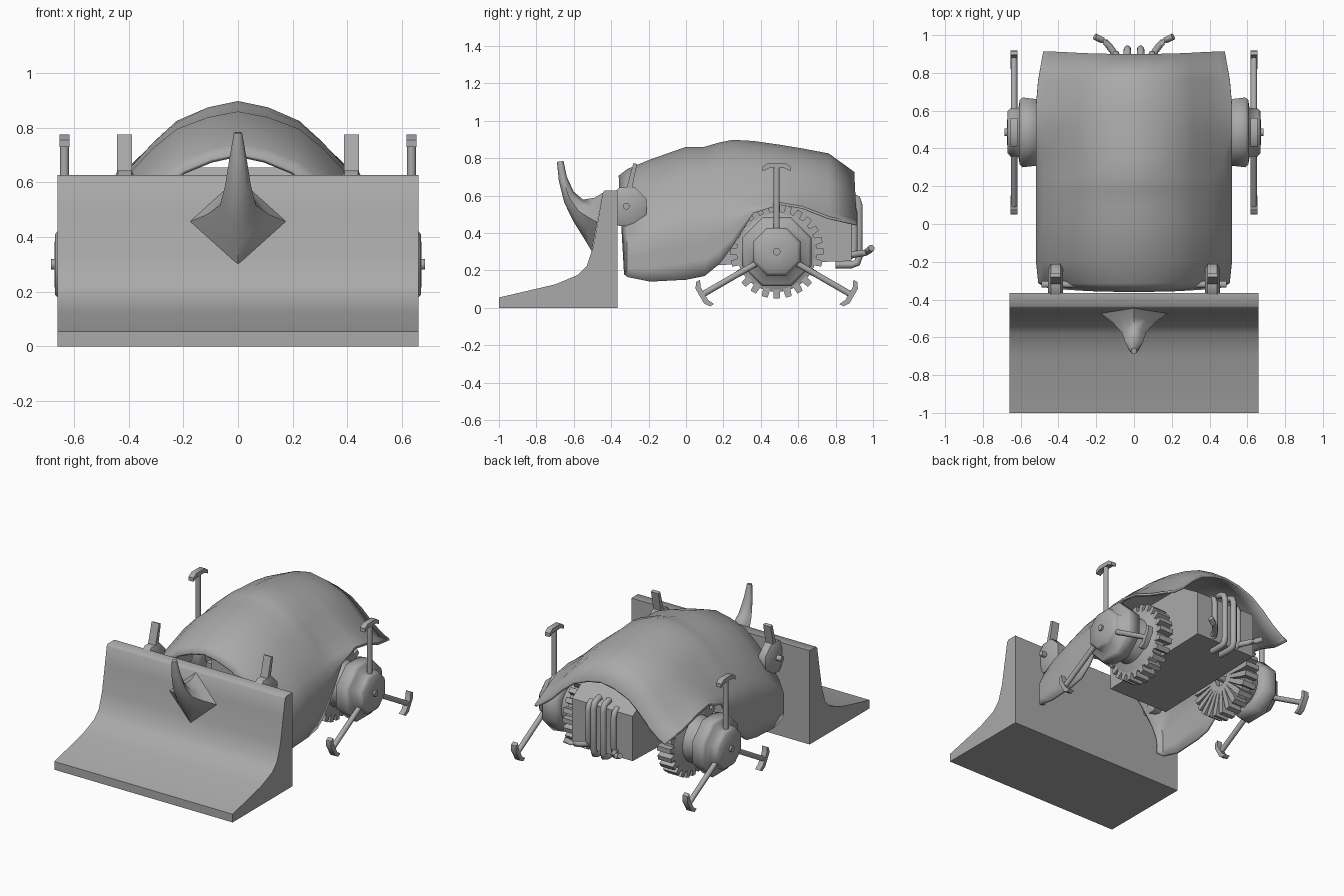
import bpy, bmesh, math
from mathutils import Matrix, Vector

if "Cube" in bpy.data.objects:
    bpy.data.objects.remove(bpy.data.objects["Cube"])

grey = bpy.data.materials.new("plain_grey")
grey.use_nodes = True
COLOUR = (0.4, 0.4, 0.4, 1)
grey.diffuse_color = COLOUR
grey.node_tree.nodes["Principled BSDF"].inputs["Base Color"].default_value = COLOUR


def finish(name, bm, mirror=False, angle=40):
    """Turn a bmesh into a shaded object, mirrored across x if asked."""
    bmesh.ops.recalc_face_normals(bm, faces=bm.faces)
    mesh = bpy.data.meshes.new(name)
    bm.to_mesh(mesh)
    bm.free()
    mesh.materials.append(grey)
    ob = bpy.data.objects.new(name, mesh)
    bpy.context.collection.objects.link(ob)
    bpy.ops.object.select_all(action='DESELECT')
    ob.select_set(True)
    bpy.context.view_layer.objects.active = ob
    if angle:
        bpy.ops.object.shade_smooth_by_angle(angle=math.radians(angle))
    if mirror:
        ob.modifiers.new("mirror", 'MIRROR').use_mirror_merge = False
    return ob


def loft(bm, rings, closed=True, caps=True):
    """Skin a list of equally long point rings."""
    vs = [[bm.verts.new(p) for p in r] for r in rings]
    n = len(vs[0])
    for a, b in zip(vs, vs[1:]):
        for i in range(n if closed else n - 1):
            j = (i + 1) % n
            bm.faces.new((a[i], a[j], b[j], b[i]))
    if caps:
        bm.faces.new(vs[0])
        bm.faces.new(vs[-1])


def prism(bm, profile, x0, x1):
    """Extrude a (y, z) outline along x."""
    loft(bm, [[(x, y, z) for y, z in profile] for x in (x0, x1)])


def lathe(bm, profile, y, z, sides):
    """Spin an (x, radius) profile around an axle parallel to x."""
    turns = [math.tau * (i + 0.5) / sides for i in range(sides)]
    loft(bm, [[(x, y + r * math.cos(t), z + r * math.sin(t)) for t in turns]
              for x, r in profile])


def pipe(name, points, radius, bend=0.04):
    """Mirrored round tube with softened bends."""
    pts = [Vector(p) for p in points]
    path = [pts[0]]
    for a, b, c in zip(pts, pts[1:], pts[2:]):
        p, q = b + (a - b).normalized() * bend, b + (c - b).normalized() * bend
        path += [p, p * .25 + b * .5 + q * .25, q]
    path.append(pts[-1])
    rings = []
    for i, p in enumerate(path):
        d = (path[min(i + 1, len(path) - 1)] - path[max(i - 1, 0)]).normalized()
        u = Vector((1, 0, 0)) if abs(d.x) < .8 else Vector((0, 0, 1))
        v = d.cross(u).normalized()
        u = v.cross(d)
        rings.append([p + radius * (u * math.cos(t) + v * math.sin(t))
                      for t in (math.tau * k / 10 for k in range(10))])
    bm = bmesh.new()
    loft(bm, rings)
    finish(name, bm, mirror=True, angle=60)


# Plough blade
bm = bmesh.new()
prism(bm, [(-1, 0), (-1, .055), (-.7, .125), (-.58, .175), (-.53, .225), (-.495, .33),
           (-.465, .5), (-.445, .615), (-.435, .627), (-.365, .627), (-.365, 0)], -.66, .66)
finish("plough_blade", bm, angle=60)

# Horn: under point, upper point and half width per ring, diamond root to round tip
horn = [(-.503, .30, -.445, .615, .175), (-.548, .375, -.49, .588, .115),
        (-.598, .455, -.55, .578, .065), (-.65, .56, -.60, .62, .047),
        (-.68, .68, -.637, .70, .031), (-.69, .78, -.655, .785, .015)]
rings = []
for n, (uy, uz, ty, tz, w) in enumerate(horn):
    ring = []
    for k in range(8):
        t = math.tau * k / 8
        s, c = math.sin(t), math.cos(t)
        round_off = 1 + (1 / (abs(s) + abs(c)) - 1) * max(0, 1 - n / 4)
        f = (1 - c * round_off) / 2
        ring.append((w * s * round_off, uy + (ty - uy) * f, uz + (tz - uz) * f))
    rings.append(ring)
bm = bmesh.new()
loft(bm, rings)
finish("horn", bm, angle=60)

# Shell: y, crest height, hem height, half width and flare per station
stations = [(-.355, .70, .18, .46, 0), (-.31, .735, .165, .50, 0), (-.19, .785, .14, .512, 0),
            (0, .852, .15, .512, 0), (.1, .853, .17, .512, 0), (.18, .876, .235, .512, .1),
            (.25, .89, .33, .512, .4), (.36, .884, .505, .512, 1), (.5, .864, .55, .512, 1),
            (.62, .844, .53, .512, 1), (.76, .818, .475, .5, 1.1), (.895, .72, .44, .473, 1.3)]
# Fraction of half width, then fraction of drop when rounded and when flared
arch = [(0, 0, 0), (.21, .05, .06), (.43, .15, .2), (.6, .32, .42), (.77, .54, .7),
        (.93, .8, .92), (1, 1, 1)]
rings = []
for n, (y, top, hem, w, flare) in enumerate(stations):
    drop = min(.42, .97 * (top - hem))
    half = [(w * u, top - drop * (f + (g - f) * flare)) for u, f, g in arch]
    low = half[-1][1]
    half += [(w, low + (hem - low) * k / 3) for k in (1, 2, 3)]
    slant = .06 if n in (0, len(stations) - 1) else 0
    line = [(x, y + slant * (top - z), z) for x, z in half]
    rings.append([(-x, y, z) for x, y, z in reversed(line[1:])] + line)
bm = bmesh.new()
loft(bm, rings, closed=False, caps=False)
shell = finish("shell", bm, angle=50)
thick = shell.modifiers.new("thickness", 'SOLIDIFY')
thick.thickness = .016
thick.offset = 0

# Engine box under the shell
bm = bmesh.new()
prism(bm, [(.04, .225), (.04, .52), (.15, .655), (.72, .655), (.885, .55), (.885, .25)],
      -.225, .225)
finish("engine_box", bm, angle=0)

# Rear tubes and exhausts
pipe("rear_tube", [(.035, .8, .23), (.035, .925, .23), (.035, .925, .59), (.035, .86, .6)], .02)
pipe("outer_rear_tube", [(.095, .8, .27), (.095, .9, .27), (.095, .9, .55), (.095, .86, .56)], .018)
pipe("exhaust", [(.1, .7, .29), (.1, .9, .285), (.15, .965, .295), (.207, .992, .32)], .018, .02)

# Rear wheels: toothed inner wheel, hub, axle and three claw arms
WY, WZ = .485, .3
bm = bmesh.new()
lathe(bm, [(.33, .1), (.33, .215), (.395, .215), (.42, .15), (.5, .13)], WY, WZ, 32)
TEETH = 24
for k in range(TEETH):
    start = len(bm.verts)
    prism(bm, [(-.009, .05), (-.019, .21), (-.016, .25), (.016, .25), (.019, .21), (.009, .05)],
          .3, .4)
    bm.verts.ensure_lookup_table()
    spin = Matrix.Translation((0, WY, WZ)) @ Matrix.Rotation(math.tau * k / TEETH, 4, 'X')
    bmesh.ops.transform(bm, matrix=spin, verts=bm.verts[start:])
finish("toothed_wheel", bm, mirror=True)

bm = bmesh.new()
lathe(bm, [(.49, .15), (.51, .19), (.59, .2), (.605, .185), (.612, .14), (.655, .137),
           (.67, .12), (.672, .03)], WY, WZ, 8)
finish("hub", bm, mirror=True, angle=80)
bm = bmesh.new()
lathe(bm, [(.2, .02), (.685, .02)], WY, WZ, 12)
finish("axle", bm, mirror=True)

bm = bmesh.new()
foot = [(-.075, .43), (-.075, .455), (-.045, .475), (.045, .475),
        (.075, .455), (.075, .43), (.04, .447), (-.04, .447)]
for k in range(3):
    start = len(bm.verts)
    prism(bm, foot, .616, .653)
    loft(bm, [[(.635 + .017 * math.cos(t), .017 * math.sin(t), z)
               for t in (math.tau * i / 10 for i in range(10))] for z in (.05, .46)])
    bm.verts.ensure_lookup_table()
    spin = Matrix.Translation((0, WY, WZ)) @ Matrix.Rotation(math.tau * k / 3, 4, 'X')
    bmesh.ops.transform(bm, matrix=spin, verts=bm.verts[start:])
finish("claw_arms", bm, mirror=True)

# Front knuckles with pin and raised post
bm = bmesh.new()
lathe(bm, [(.375, .08), (.39, .112), (.44, .112), (.455, .08)], -.315, .54, 8)
finish("front_knuckle", bm, mirror=True, angle=55)
bm = bmesh.new()
lathe(bm, [(.27, .018), (.49, .018)], -.32, .543, 12)
finish("knuckle_pin", bm, mirror=True)
bm = bmesh.new()
prism(bm, [(-.335, .58), (-.285, .76), (-.28, .775), (-.262, .768), (-.3, .58)], .388, .443)
finish("front_post", bm, mirror=True, angle=0)
